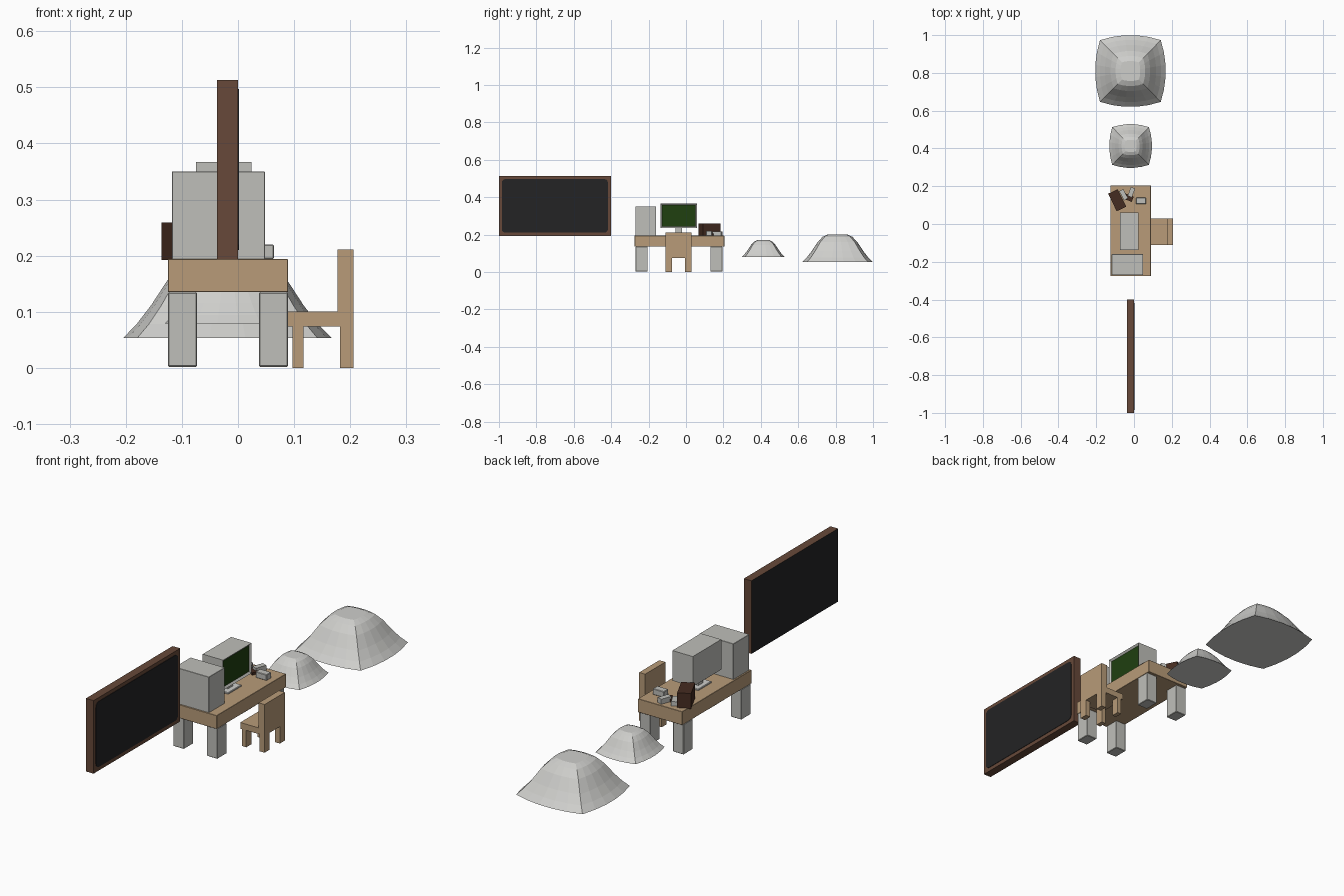
import bpy, bmesh, math
from mathutils import Matrix

if "Cube" in bpy.data.objects:
    bpy.data.objects.remove(bpy.data.objects["Cube"], do_unlink=True)


def material(name, r, g, b):
    m = bpy.data.materials.new(name)
    m.use_nodes = True
    m.diffuse_color = (r, g, b, 1)
    m.node_tree.nodes["Principled BSDF"].inputs["Base Color"].default_value = (r, g, b, 1)
    return m


GREY = material("warm grey", 0.52, 0.52, 0.49)
STONE = material("pale stone", 0.62, 0.62, 0.60)
TAN = material("tan wood", 0.48, 0.33, 0.19)
BROWN = material("brown wood", 0.135, 0.066, 0.041)
DARK = material("dark brown", 0.06, 0.025, 0.015)
BLACK = material("board black", 0.017, 0.017, 0.018)
GREEN = material("screen green", 0.014, 0.05, 0.005)


def finish(name, bm, mats):
    bmesh.ops.recalc_face_normals(bm, faces=bm.faces)
    mesh = bpy.data.meshes.new(name)
    bm.to_mesh(mesh)
    bm.free()
    for m in mats:
        mesh.materials.append(m)
    ob = bpy.data.objects.new(name, mesh)
    bpy.context.collection.objects.link(ob)
    return ob


def box_mesh(x, y, z):
    """Box spanning the given (low, high) ranges, origin at the world centre."""
    bm = bmesh.new()
    spans = (x, y, z)
    centre = [(a + b) / 2 for a, b in spans]
    size = [b - a for a, b in spans]
    bmesh.ops.create_cube(bm, size=1, matrix=Matrix.Translation(centre) @ Matrix.Diagonal((*size, 1)))
    return bm


def box(name, x, y, z, mat, bevel=0):
    ob = finish(name, box_mesh(x, y, z), [mat])
    if bevel:
        mod = ob.modifiers.new("soft edges", "BEVEL")
        mod.width = bevel
        mod.segments = 1
    return ob


def turned_box(name, centre, size, degrees, mat):
    half = [s / 2 for s in size]
    ob = box(name, *[(-h, h) for h in half], mat)
    ob.location = centre
    ob.rotation_euler.z = math.radians(degrees)
    return ob


# Chalkboard: wooden slab with black back, rounded black panel on the face
slab = box_mesh((-0.037, 0.0), (-1.0, -0.4), (0.193, 0.513))
slab.normal_update()
for f in slab.faces:
    f.material_index = int(f.normal.x < -0.5)
finish("chalkboard_frame", slab, [BROWN, BLACK])

panel = box_mesh((-0.002, 0.002), (-0.985, -0.417), (0.21, 0.497))
corners = [e for e in panel.edges if abs(e.verts[0].co.x - e.verts[1].co.x) > 0.001]
bmesh.ops.bevel(panel, geom=corners, offset=0.02, segments=3, profile=0.5, affect="EDGES")
finish("chalkboard_panel", panel, [BLACK])

# Desk
box("desk_top", (-0.125, 0.089), (-0.275, 0.205), (0.135, 0.194), TAN, 0.001)
for side, x in (("right", (-0.125, -0.073)), ("left", (0.037, 0.089))):
    for end, y in (("front", (-0.27, -0.205)), ("back", (0.13, 0.195))):
        box(f"desk_leg_{end}_{side}", x, y, (0.002, 0.135), GREY, 0.002)

# Chair
box("chair_seat", (0.088, 0.19), (-0.11, 0.03), (0.074, 0.101), TAN)
box("chair_back", (0.177, 0.206), (-0.11, 0.03), (0.074, 0.211), TAN)
for place, x in (("inner", (0.097, 0.117)), ("outer", (0.182, 0.206))):
    for side, y in (("front", (-0.11, -0.075)), ("back", (-0.005, 0.03))):
        box(f"chair_leg_{place}_{side}", x, y, (0.0, 0.08), TAN)

# Computer tower
box("computer_tower", (-0.118, 0.048), (-0.27, -0.16), (0.193, 0.35), GREY, 0.001)

# Monitor with recessed screen
monitor = box_mesh((-0.075, 0.024), (-0.137, 0.06), (0.235, 0.367))
monitor.normal_update()
screen = max(monitor.faces, key=lambda f: f.normal.x)
bmesh.ops.inset_individual(monitor, faces=[screen], thickness=0.012)
bmesh.ops.translate(monitor, verts=screen.verts, vec=(-0.007, 0, 0))
screen.material_index = 1
finish("monitor", monitor, [GREY, GREEN])
box("monitor_neck", (-0.045, -0.01), (-0.055, -0.022), (0.197, 0.24), GREY)
box("monitor_base", (-0.065, 0.012), (-0.085, 0.008), (0.193, 0.201), STONE, 0.002)

# Desk clutter
turned_box("wooden_box", (-0.089, 0.126, 0.226), (0.056, 0.103, 0.067), 26, DARK)
turned_box("flat_book", (-0.03, 0.14, 0.199), (0.05, 0.03, 0.012), -20, DARK)
turned_box("paper_stack", (-0.055, 0.155, 0.203), (0.024, 0.055, 0.02), 28, GREY)
turned_box("small_packet", (-0.014, 0.168, 0.205), (0.024, 0.05, 0.022), -20, GREY)
box("small_case", (0.01, 0.064), (0.107, 0.139), (0.194, 0.22), GREY, 0.002)


# Mounds: rounded-square rings shrinking along a concave slope
def mound(name, cx, cy, rx, ry, low, high):
    slope = [(1, 0), (0.87, 0.17), (0.73, 0.4), (0.56, 0.73), (0.42, 0.92), (0.28, 1)]
    bm = bmesh.new()
    rings = []
    per_side = 5
    for scale, rise in slope:
        ring = []
        for side in range(4):
            for k in range(per_side):
                t = 2 * k / per_side - 1
                u, v = 0.86 * t, 1 - 0.14 * t * t
                a = side * math.pi / 2
                px = u * math.cos(a) + v * math.sin(a)
                py = u * math.sin(a) - v * math.cos(a)
                ring.append(bm.verts.new((cx + rx * scale * px, cy + ry * scale * py,
                                          low + (high - low) * rise)))
        rings.append(ring)
    n = len(rings[0])
    for lower, upper in zip(rings, rings[1:]):
        for i in range(n):
            j = (i + 1) % n
            bm.faces.new((lower[i], lower[j], upper[j], upper[i]))
    bm.faces.new(rings[0][::-1])
    bm.faces.new(rings[-1])
    finish(name, bm, [STONE])


mound("large_mound", -0.019, 0.81, 0.187, 0.19, 0.053, 0.2)
mound("small_mound", -0.018, 0.413, 0.113, 0.116, 0.079, 0.17)
